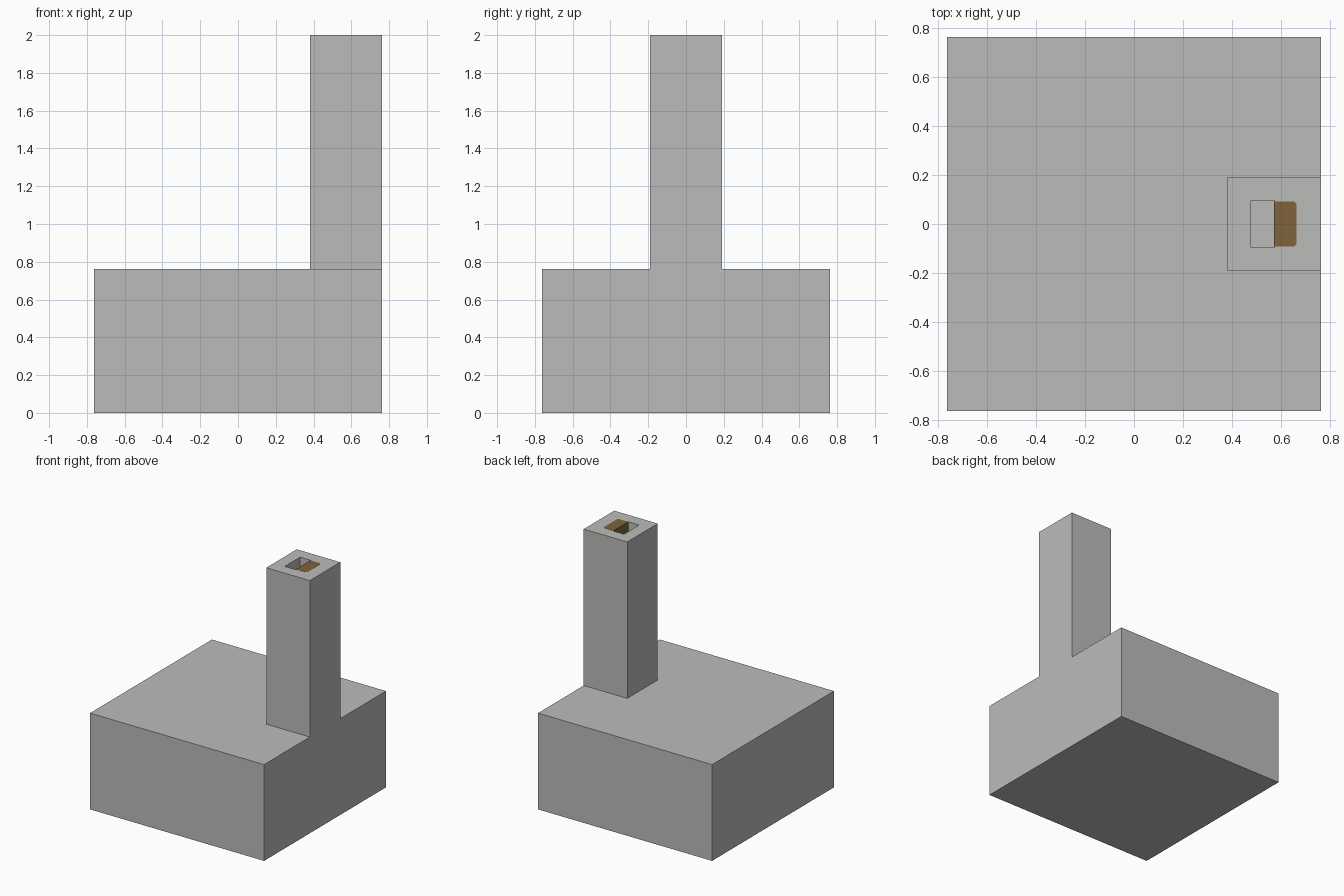
import bpy
import bmesh

cube = bpy.data.objects.get("Cube")
if cube:
    bpy.data.objects.remove(cube, do_unlink=True)


def make_material(name, rgb):
    mat = bpy.data.materials.new(name)
    mat.use_nodes = True
    mat.diffuse_color = (*rgb, 1)
    bsdf = next(n for n in mat.node_tree.nodes if n.type == 'BSDF_PRINCIPLED')
    bsdf.inputs["Base Color"].default_value = (*rgb, 1)
    return mat


def prism(name, outline, bottom, top, mat):
    """Extrude a counter-clockwise floor outline from bottom to top."""
    bm = bmesh.new()
    face = bm.faces.new([bm.verts.new((x, y, bottom)) for x, y in outline])
    result = bmesh.ops.extrude_face_region(bm, geom=[face])
    for v in result["geom"]:
        if isinstance(v, bmesh.types.BMVert):
            v.co.z = top
    bmesh.ops.recalc_face_normals(bm, faces=bm.faces)
    mesh = bpy.data.meshes.new(name)
    bm.to_mesh(mesh)
    bm.free()
    mesh.materials.append(mat)
    obj = bpy.data.objects.new(name, mesh)
    bpy.context.collection.objects.link(obj)
    return obj


def rect(x0, x1, half_y):
    return [(x0, -half_y), (x1, -half_y), (x1, half_y), (x0, half_y)]


stone = make_material("stone grey", (0.5, 0.5, 0.49))
wood = make_material("wood brown", (0.21, 0.125, 0.045))

half = 0.762       # half width of the base, also its height
height = 2.0
slot = half / 8    # width of the shaft opening, half its length
middle = half * 0.75

# Square base
prism("base", rect(-half, half, half), 0, half, stone)

# Tower flush with the side of the base
tower = prism("tower", rect(half / 2, half, half / 4), half, height, stone)

# Open shaft down the tower
cutter = prism("shaft_cutter", rect(middle - slot, middle, slot),
               half - 0.1, height + 0.1, stone)
cutter.hide_render = True
cut = tower.modifiers.new("shaft", 'BOOLEAN')
cut.operation = 'DIFFERENCE'
cut.solver = 'EXACT'
cut.object = cutter

# Apply the cut, then discard the cutter
bpy.context.view_layer.update()
graph = bpy.context.evaluated_depsgraph_get()
cut_mesh = bpy.data.meshes.new_from_object(tower.evaluated_get(graph))
tower.modifiers.clear()
tower.data = cut_mesh
bpy.data.objects.remove(cutter, do_unlink=True)

# Wooden block lining the shaft, with clipped outer corners
inner, outer, side, clip = middle - 0.001, middle + 0.091, 0.092, 0.01
prism("wooden_block",
      [(inner, -side), (outer - clip, -side), (outer, -side + clip),
       (outer, side - clip), (outer - clip, side), (inner, side)],
      half, height + 0.001, wood)
